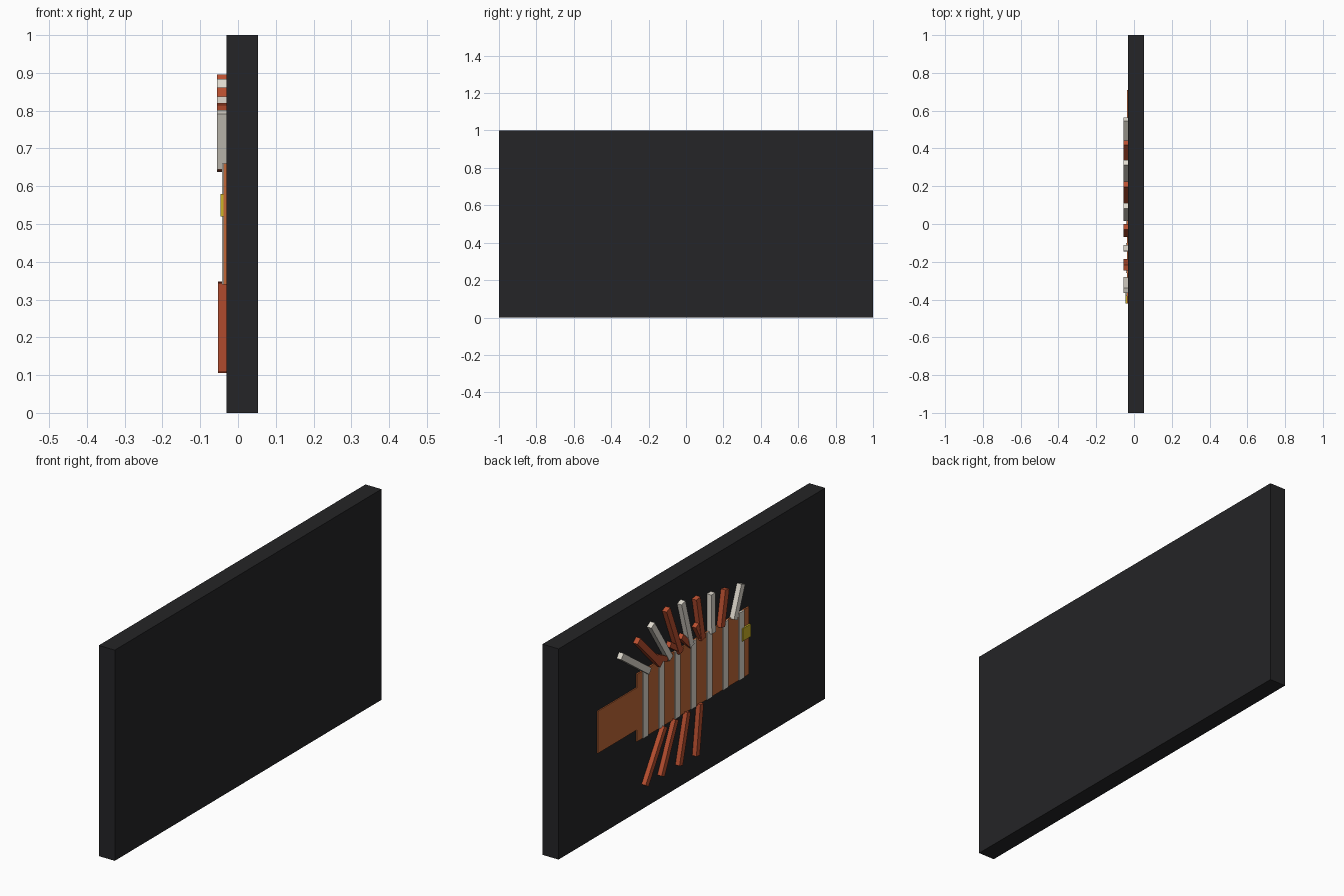
import bpy, math
from mathutils import Matrix

if "Cube" in bpy.data.objects:
    bpy.data.objects.remove(bpy.data.objects["Cube"])

def material(name, rgb):
    m = bpy.data.materials.new(name)
    m.diffuse_color = (*rgb, 1)
    m.use_nodes = True
    m.node_tree.nodes["Principled BSDF"].inputs["Base Color"].default_value = m.diffuse_color
    return m

black = material("charcoal", (0.018, 0.018, 0.02))
orange = material("orange", (0.55, 0.14, 0.04))
red = material("red", (0.5, 0.08, 0.03))
cream = material("cream", (0.75, 0.71, 0.63))
yellow = material("yellow", (0.6, 0.45, 0.02))

FACE = -0.031   # relief side of the panel

def box(name, x, y, z, mat, angle=0.0):
    """Box from (min, max) ranges, tilted about x around its centre."""
    bpy.ops.mesh.primitive_cube_add(size=1)
    ob = bpy.context.object
    ob.name = name
    size = [r[1] - r[0] for r in (x, y, z)]
    mid = [(r[0] + r[1]) / 2 for r in (x, y, z)]
    ob.data.transform(Matrix.Diagonal((*size, 1)))
    ob.location = mid
    ob.rotation_euler.x = angle
    ob.data.materials.append(mat)
    return ob

def spine(name, root, tip, width, front, mat):
    """Straight bar on the panel face between two (y, z) points."""
    dy, dz = tip[0] - root[0], tip[1] - root[1]
    length = math.hypot(dy, dz)
    cy, cz = (root[0] + tip[0]) / 2, (root[1] + tip[1]) / 2
    box(name, (front, FACE + 0.001), (cy - width / 2, cy + width / 2),
        (cz - length / 2, cz + length / 2), mat, math.atan2(-dy, dz))

# backing panel
box("panel", (FACE, 0.053), (-1, 1), (0, 1), black)

# flat body and tail
box("body", (-0.038, FACE + 0.001), (-0.42, 0.42), (0.34, 0.66), orange)
box("tail", (-0.036, FACE + 0.001), (0.41, 0.71), (0.395, 0.595), orange)

# body stripes
for i in range(7):
    y = -0.36 + 0.12 * i
    box(f"stripe_{i}", (-0.042, FACE), (y - 0.02, y + 0.02), (0.34, 0.66), cream)

# eye
box("eye", (-0.046, FACE), (-0.42, -0.36), (0.52, 0.58), yellow)

# fan of upper spines, alternating cream and red
upper = [((0.345, 0.65), (0.555, 0.80)), ((0.26, 0.65), (0.43, 0.825)),
         ((0.187, 0.65), (0.325, 0.86)), ((0.112, 0.65), (0.21, 0.89)),
         ((0.03, 0.65), (0.097, 0.88)), ((-0.055, 0.65), (-0.015, 0.858)),
         ((-0.13, 0.65), (-0.127, 0.837)), ((-0.20, 0.65), (-0.232, 0.818)),
         ((-0.295, 0.65), (-0.352, 0.797))]
for i, (root, tip) in enumerate(upper):
    spine(f"upper_spine_{i}", root, tip, 0.03, -0.055, red if i % 2 else cream)

# short red spines between the long ones
short = [((0.21, 0.655), (0.29, 0.695)), ((0.10, 0.655), (0.19, 0.715)),
         ((0.03, 0.65), (0.10, 0.72)), ((-0.055, 0.65), (-0.01, 0.73))]
for i, (root, tip) in enumerate(short):
    spine(f"short_spine_{i}", root, tip, 0.025, -0.053, red)

# lower spines
lower = [((0.225, 0.34), (0.367, 0.113)), ((0.142, 0.342), (0.247, 0.113)),
         ((0.052, 0.343), (0.112, 0.112)), ((-0.045, 0.345), (-0.015, 0.11))]
for i, (root, tip) in enumerate(lower):
    spine(f"lower_spine_{i}", root, tip, 0.026, -0.053, red)
